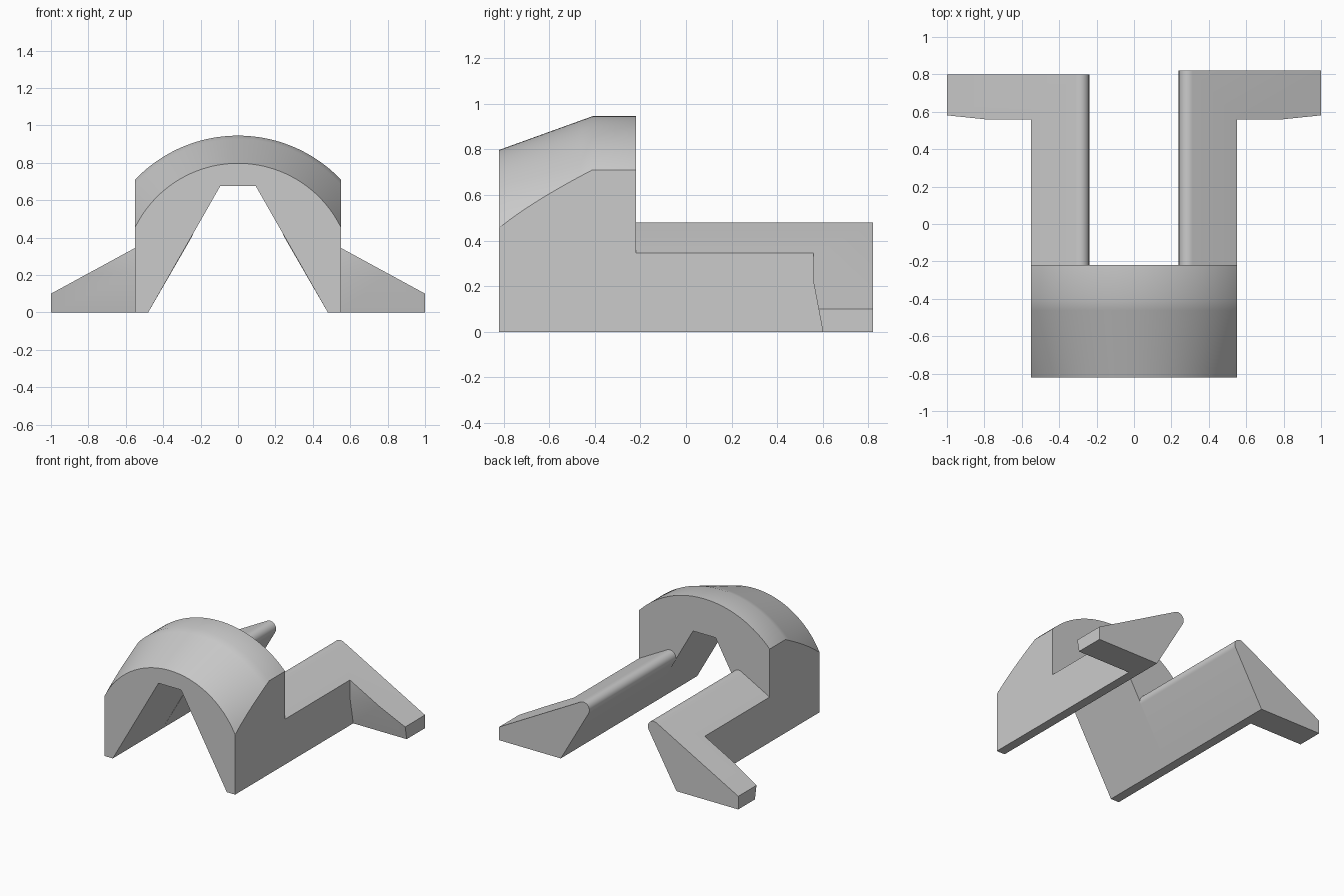
import bpy, bmesh
from math import sin, cos, asin, sqrt, radians

cube = bpy.data.objects.get("Cube")
if cube:
    bpy.data.objects.remove(cube)

grey = bpy.data.materials.new("plain grey")
grey.use_nodes = True
grey.diffuse_color = (0.6, 0.6, 0.6, 1)
grey.node_tree.nodes["Principled BSDF"].inputs["Base Color"].default_value = (0.6, 0.6, 0.6, 1)

FRONT, BACK, HALF = -0.82, 0.82, 0.55
HOOD_BACK = -0.22


def loft(name, rings):
    """Skin equal-length closed sections and cap both ends."""
    bm = bmesh.new()
    loops = [[bm.verts.new(p) for p in ring] for ring in rings]
    n = len(loops[0])
    for a, b in zip(loops, loops[1:]):
        for i in range(n):
            j = (i + 1) % n
            bm.faces.new((a[i], a[j], b[j], b[i]))
    bm.faces.new(loops[0])
    bm.faces.new(loops[-1])
    bmesh.ops.recalc_face_normals(bm, faces=bm.faces)
    mesh = bpy.data.meshes.new(name)
    bm.to_mesh(mesh)
    bm.free()
    mesh.materials.append(grey)
    obj = bpy.data.objects.new(name, mesh)
    bpy.context.collection.objects.link(obj)
    return obj


def activate(obj):
    bpy.ops.object.select_all(action='DESELECT')
    obj.select_set(True)
    bpy.context.view_layer.objects.active = obj


def smooth(obj):
    activate(obj)
    bpy.ops.object.shade_smooth_by_angle(angle=radians(30))


# Hood: arched block with a tapering front and a trapezoid tunnel
def hood_section(y, radius, steps=48):
    centre, spread = 0.184, asin(HALF / radius)
    arc = []
    for i in range(steps + 1):
        a = spread * (1 - 2 * i / steps)
        arc.append((radius * sin(a), y, centre + radius * cos(a)))
    tunnel = [(-HALF, 0), (-0.48, 0), (-0.095, 0.675),
              (0.095, 0.675), (0.48, 0), (HALF, 0)]
    return arc + [(x, y, z) for x, z in tunnel]


TAPER_STEPS = 8
sections = [hood_section(FRONT + 0.41 * t / TAPER_STEPS, 0.613 + 0.148 * t / TAPER_STEPS)
            for t in range(TAPER_STEPS + 1)]
sections.append(hood_section(HOOD_BACK, 0.761))
smooth(loft("hood", sections))


# Rails: leaning wedge with a rounded ridge, spreading into a foot at the back
def rail(name, side, back):
    profile = [(0.48, 0)]
    for i in range(13):
        a = radians(210 - 148.6 * i / 12)
        profile.append((0.289 + 0.05 * cos(a), 0.43 + 0.05 * sin(a)))
    profile += [(1, 0.1), (1, 0)]
    obj = loft(name, [[(side * x, y, z) for x, z in profile]
                      for y in (HOOD_BACK, back)])

    # Trim away the outer wedge in front of the foot
    outline = [(-0.5, -0.1), (0.619, -0.1), (0.56, 0.21), (0.56, 1), (-0.5, 1)]
    cutter = loft("foot_cutter", [[(side * x, y, z) for y, z in outline]
                                  for x in (HALF, 1.2)])
    cutter.hide_render = True
    trim = obj.modifiers.new("trim", 'BOOLEAN')
    trim.operation = 'DIFFERENCE'
    trim.solver = 'EXACT'
    trim.object = cutter
    activate(obj)
    bpy.ops.object.modifier_apply(modifier=trim.name)
    bpy.data.objects.remove(cutter)
    smooth(obj)


rail("left_rail", 1, BACK)
rail("right_rail", -1, 0.8)
